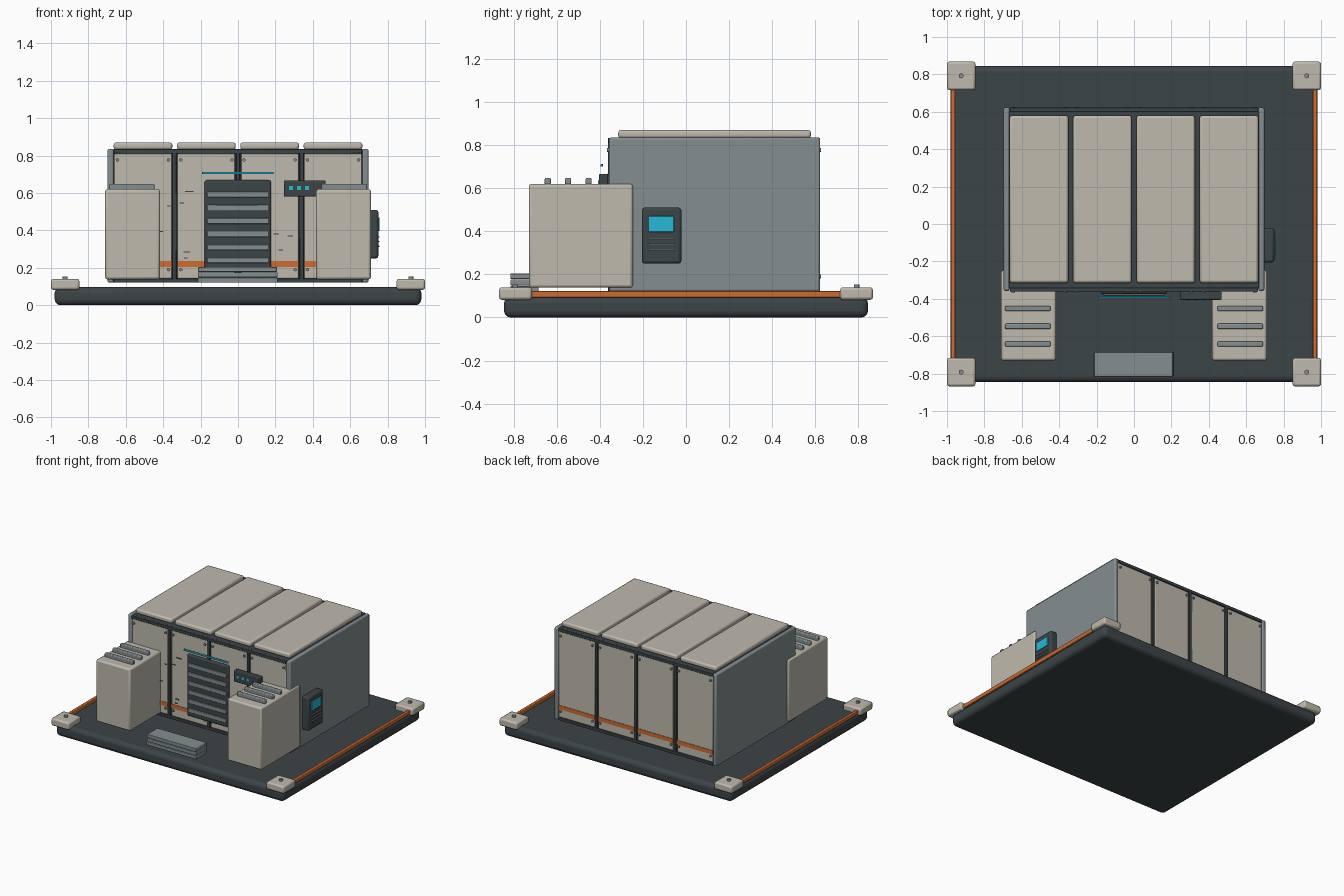
import bpy, bmesh
from mathutils import Matrix, Vector

if "Cube" in bpy.data.objects:
    bpy.data.objects.remove(bpy.data.objects["Cube"])


def mat(name, rgb):
    m = bpy.data.materials.new(name)
    m.diffuse_color = (*rgb, 1)
    m.use_nodes = True
    m.node_tree.nodes["Principled BSDF"].inputs["Base Color"].default_value = m.diffuse_color
    return m


CREAM = mat("cream", (0.52, 0.49, 0.42))
GREY = mat("steel", (0.23, 0.27, 0.28))
DARK = mat("dark", (0.045, 0.058, 0.063))
ORANGE = mat("orange", (0.62, 0.15, 0.03))
CYAN = mat("cyan", (0.02, 0.48, 0.68))


def finish(name, bm, material, bevel=0, segs=2):
    me = bpy.data.meshes.new(name)
    bm.to_mesh(me)
    bm.free()
    ob = bpy.data.objects.new(name, me)
    bpy.context.collection.objects.link(ob)
    me.materials.append(material)
    if bevel:
        b = ob.modifiers.new("bevel", 'BEVEL')
        b.width, b.segments = bevel, segs
        b.limit_method = 'ANGLE'
        bpy.ops.object.select_all(action='DESELECT')
        ob.select_set(True)
        bpy.context.view_layer.objects.active = ob
        bpy.ops.object.shade_smooth_by_angle()
    return ob


def box(name, x, y, z, material, bevel=0, segs=2):
    """Box from (min, max) ranges on each axis."""
    bm = bmesh.new()
    size = Vector((x[1] - x[0], y[1] - y[0], z[1] - z[0]))
    mid = Vector((sum(x) / 2, sum(y) / 2, sum(z) / 2))
    bmesh.ops.create_cube(bm, size=1, matrix=Matrix.Translation(mid) @ Matrix.Diagonal((*size, 1)))
    return finish(name, bm, material, bevel, segs)


def bolt(name, loc, r, depth, axis='Z'):
    bm = bmesh.new()
    rot = Matrix.Rotation(1.5707963, 4, 'X') if axis == 'Y' else Matrix()
    bmesh.ops.create_cone(bm, cap_ends=True, segments=12, radius1=r, radius2=r, depth=depth,
                          matrix=Matrix.Translation(loc) @ rot)
    return finish(name, bm, GREY)


def span(c, w):
    return (c - w / 2, c + w / 2)


# Base slab, corner pads and side rails
box("base_slab", (-0.98, 0.98), (-0.845, 0.845), (0, 0.096), DARK, 0.03, 3)
for sx in (-1, 1):
    for sy in (-1, 1):
        box("corner_pad", span(sx * 0.924, 0.152), span(sy * 0.792, 0.152), (0.082, 0.14), CREAM, 0.012)
        bolt("pad_bolt", (sx * 0.924, sy * 0.792, 0.146), 0.013, 0.016)
    box("side_rail", span(sx * 0.967, 0.022), (-0.73, 0.73), (0.092, 0.122), ORANGE, 0.004)

# Housing core and side plates
box("housing_core", (-0.67, 0.67), (-0.345, 0.605), (0.12, 0.834), DARK, 0.006)
for sx in (-1, 1):
    box("side_plate", span(sx * 0.681, 0.033), (-0.358, 0.623), (0.12, 0.836), GREY, 0.01)

# Wall panels, orange strips, bolts and roof panels
for cx in (-0.508, -0.169, 0.169, 0.508):
    box("roof_panel", span(cx, 0.313), (-0.315, 0.58), (0.832, 0.87), CREAM, 0.012)
    for side, y0, y1, out in (("front", -0.356, -0.34, -1), ("back", 0.6, 0.616, 1)):
        face = y0 if out < 0 else y1
        box(side + "_panel", span(cx, 0.308), (y0, y1), (0.143, 0.81), CREAM, 0.005)
        box(side + "_stripe", span(cx, 0.308), span(face, 0.007), (0.205, 0.236), ORANGE)
        for dx in (-0.137, 0.137):
            for z in (0.777, 0.19):
                bolt(side + "_bolt", (cx + dx, face + out * 0.003, z), 0.009, 0.014, 'Y')

# Dark mullions and beams on both walls
for side, y in (("front", (-0.362, -0.34)), ("back", (0.6, 0.622))):
    for cx in (-0.339, 0, 0.339):
        box(side + "_mullion", span(cx, 0.022), y, (0.122, 0.83), DARK, 0.004)
    box(side + "_top_beam", (-0.664, 0.664), y, (0.81, 0.834), DARK, 0.004)
    box(side + "_sill", (-0.664, 0.664), y, (0.12, 0.142), DARK, 0.004)

# Louvred door with light bar
box("door_frame", (-0.178, 0.176), (-0.374, -0.34), (0.19, 0.668), DARK, 0.01)
for i in range(6):
    box("door_slat", span(0, 0.332), (-0.381, -0.36), span(0.59 - 0.07 * i, 0.03), GREY, 0.004)
box("light_bar", (-0.192, 0.19), (-0.396, -0.386), (0.7, 0.713), CYAN, 0.002)

# Front status panel
box("status_panel", (0.245, 0.468), (-0.405, -0.362), (0.58, 0.666), DARK, 0.006)
for x in (0.283, 0.326, 0.369):
    box("status_light", span(x, 0.02), (-0.409, -0.4), span(0.627, 0.02), CYAN)

# Small wear marks on the front wall
for x, z, w in ((-0.26, 0.607, 0.045), (-0.37, 0.531, 0.02), (-0.3, 0.547, 0.025), (-0.41, 0.393, 0.02),
                (-0.275, 0.285, 0.035), (-0.28, 0.252, 0.02), (0.205, 0.381, 0.03),
                (0.228, 0.295, 0.025), (0.28, 0.37, 0.03)):
    box("wear_mark", span(x, w), (-0.36, -0.354), span(z, 0.006), DARK)

# Front cabinets with top fins
for sx in (-1, 1):
    box("cabinet", span(sx * 0.564, 0.293), (-0.73, -0.247), (0.138, 0.62), CREAM, 0.012)
    for y in (-0.642, -0.547, -0.452):
        box("cabinet_fin", span(sx * 0.568, 0.243), span(y, 0.028), (0.615, 0.648), GREY, 0.006)

# Stacked entry step
for i in range(3):
    z = 0.12 + 0.029 * i
    box("step_plate", span(-0.002, 0.43 - 0.004 * i), (-0.815, -0.685), (z, z + 0.027), GREY, 0.004)

# Side console
box("console_body", (0.69, 0.75), (-0.205, -0.022), (0.25, 0.51), DARK, 0.012)
box("console_screen", (0.745, 0.756), (-0.172, -0.056), (0.397, 0.47), CYAN, 0.002)
for z in (0.365, 0.34, 0.315):
    box("console_line", (0.745, 0.757), (-0.175, -0.052), span(z, 0.007), GREY)
